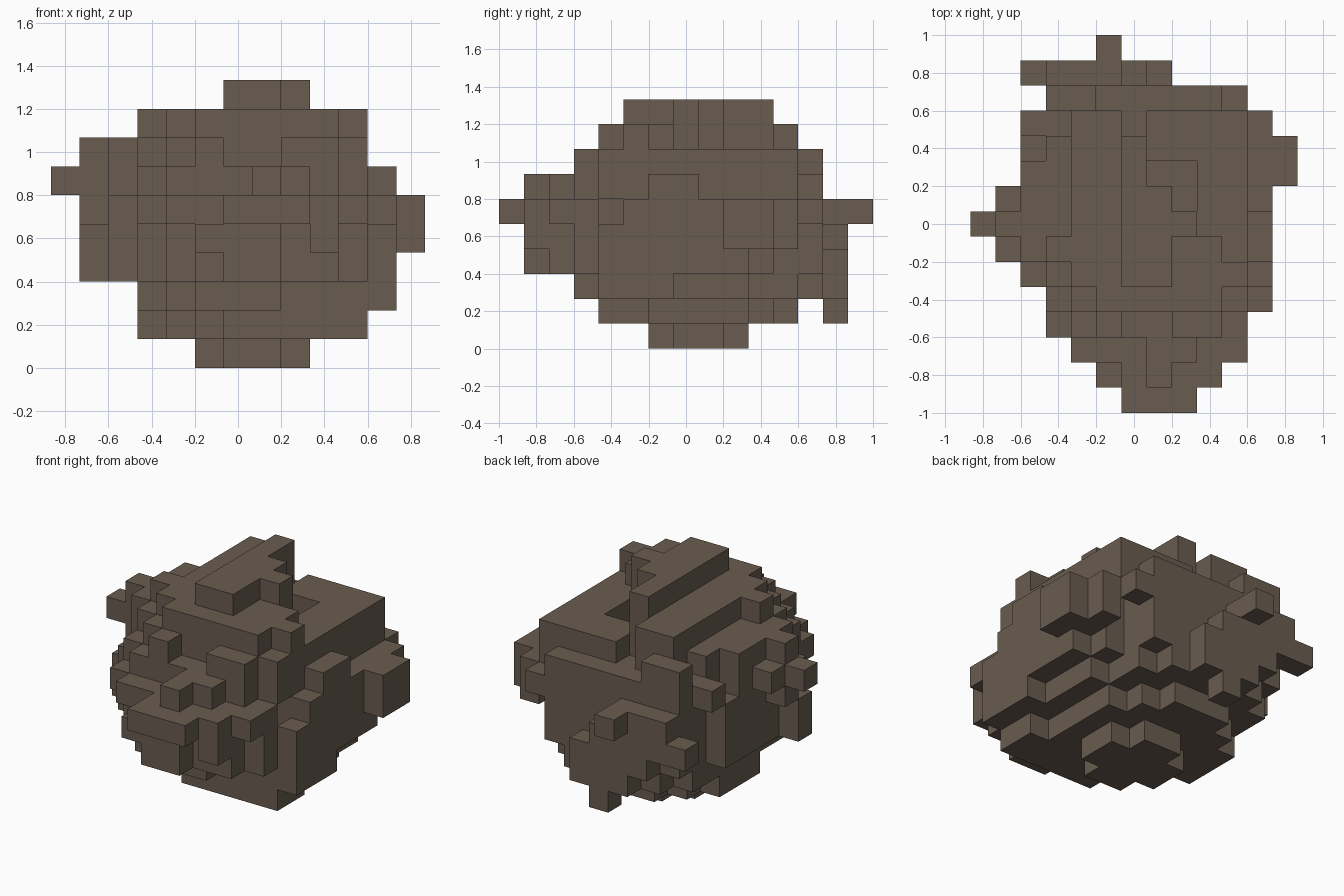
import bpy
import bmesh
from mathutils import Vector

default_cube = bpy.data.objects.get("Cube")
if default_cube:
    bpy.data.objects.remove(default_cube, do_unlink=True)

# The rock is a union of cubic cells on a 13 x 15 x 10 grid
CELL = 2 / 15
ORIGIN = Vector((-6.5, -7.5, 0))
cells = set()


def fill(x_first, x_last, y_first, y_last, z_first, z_last):
    """Fill an inclusive block of cells."""
    for x in range(x_first, x_last + 1):
        for y in range(y_first, y_last + 1):
            for z in range(z_first, z_last + 1):
                cells.add((x, y, z))


def layer(height, x_first, x_last, y_first, y_last, cut):
    """Fill one flat slice whose four corners are stepped back."""
    for x in range(x_first, x_last + 1):
        for y in range(y_first, y_last + 1):
            x_edge = min(x - x_first, x_last - x)
            y_edge = min(y - y_first, y_last - y)
            if x_edge + y_edge >= cut:
                cells.add((x, y, height))


# Main rounded mass, from the ground up
body_slices = [
    (5, 8, 6, 9, 1),
    (3, 9, 5, 11, 2),
    (3, 9, 4, 12, 1),
    (2, 10, 3, 12, 2),
    (2, 10, 3, 12, 2),
    (2, 10, 3, 12, 2),
    (3, 10, 3, 12, 1),
    (3, 6, 4, 11, 1),
]
for height, slice_shape in enumerate(body_slices):
    layer(height, *slice_shape)

# Crown: upper plateaus and the top ridge
crown = [
    (4, 10, 4, 7, 7, 7),
    (7, 10, 10, 11, 7, 7),
    (9, 10, 8, 9, 7, 7),
    (5, 9, 4, 4, 8, 8),
    (4, 10, 5, 5, 8, 8),
    (3, 9, 6, 6, 8, 8),
    (4, 5, 7, 11, 8, 8),
    (6, 6, 7, 10, 8, 8),
    (7, 8, 7, 7, 8, 9),
    (7, 7, 8, 8, 7, 9),
    (6, 7, 5, 6, 9, 9),
    (6, 6, 7, 10, 9, 9),
]

# Front: stepped ledge, its supports and loose lumps
front_ledge = [
    (6, 8, 0, 0, 5, 5),
    (6, 9, 1, 1, 5, 5),
    (6, 7, 1, 1, 3, 4),
    (5, 5, 1, 1, 4, 4),
    (9, 9, 1, 1, 4, 4),
    (4, 10, 2, 2, 5, 5),
    (5, 9, 2, 2, 3, 4),
    (3, 10, 3, 3, 5, 5),
    (4, 10, 3, 3, 3, 4),
    (5, 7, 3, 3, 2, 2),
    (4, 10, 4, 4, 2, 2),
    (6, 10, 4, 4, 1, 1),
    (7, 7, 1, 1, 6, 6),
    (7, 8, 2, 2, 6, 6),
    (8, 9, 3, 3, 7, 7),
    (5, 5, 3, 3, 7, 7),
]

# Flank at +x: stepped wall with a jutting slab, undercut to the rear
left_flank = [
    (8, 10, 5, 5, 1, 1),
    (9, 9, 6, 9, 1, 1),
    (10, 10, 5, 9, 2, 2),
    (11, 11, 4, 6, 2, 2),
    (11, 11, 4, 9, 3, 3),
    (11, 11, 4, 11, 4, 4),
    (11, 11, 5, 11, 5, 5),
    (11, 11, 6, 7, 6, 6),
    (12, 12, 9, 10, 4, 5),
]

# Flank at -x: irregular knobs
right_flank = [
    (2, 2, 6, 9, 6, 7),
    (1, 1, 7, 7, 5, 7),
    (1, 1, 6, 6, 3, 4),
    (1, 1, 8, 8, 6, 6),
    (0, 0, 7, 7, 6, 6),
    (2, 2, 11, 11, 6, 6),
]

# Back: hanging wall with a low tooth and a knob
back_wall = [
    (3, 9, 12, 12, 3, 6),
    (10, 10, 12, 12, 5, 5),
    (3, 4, 12, 12, 7, 7),
    (3, 5, 13, 13, 4, 5),
    (4, 7, 13, 13, 3, 3),
    (5, 7, 13, 13, 2, 2),
    (6, 6, 13, 13, 1, 4),
    (2, 2, 13, 13, 4, 4),
    (5, 5, 14, 14, 5, 5),
]
for part in (crown, front_ledge, left_flank, right_flank, back_wall):
    for block in part:
        fill(*block)

# Notch beside the rear end of the ridge
cells.discard((6, 11, 7))

# Skin the exposed sides of the cells
mesh = bpy.data.meshes.new("boulder")
bm = bmesh.new()
for cell in sorted(cells):
    centre = Vector(cell) + Vector((0.5, 0.5, 0.5)) + ORIGIN
    for axis in range(3):
        for sign in (-1, 1):
            neighbour = list(cell)
            neighbour[axis] += sign
            if tuple(neighbour) in cells:
                continue
            normal, across = Vector(), Vector()
            normal[axis] = sign / 2
            across[(axis + 1) % 3] = 0.5
            along = normal.cross(across) * 2
            corners = (across + along, along - across,
                       -across - along, across - along)
            bm.faces.new([bm.verts.new((centre + normal + c) * CELL)
                          for c in corners])
bmesh.ops.remove_doubles(bm, verts=bm.verts, dist=CELL / 100)
bm.to_mesh(mesh)
bm.free()

# Plain brown stone
stone = bpy.data.materials.new("brown stone")
stone.use_nodes = True
colour = (0.142, 0.107, 0.08, 1)
stone.diffuse_color = colour
stone.node_tree.nodes["Principled BSDF"].inputs["Base Color"].default_value = colour
mesh.materials.append(stone)

boulder = bpy.data.objects.new("boulder", mesh)
bpy.context.scene.collection.objects.link(boulder)
